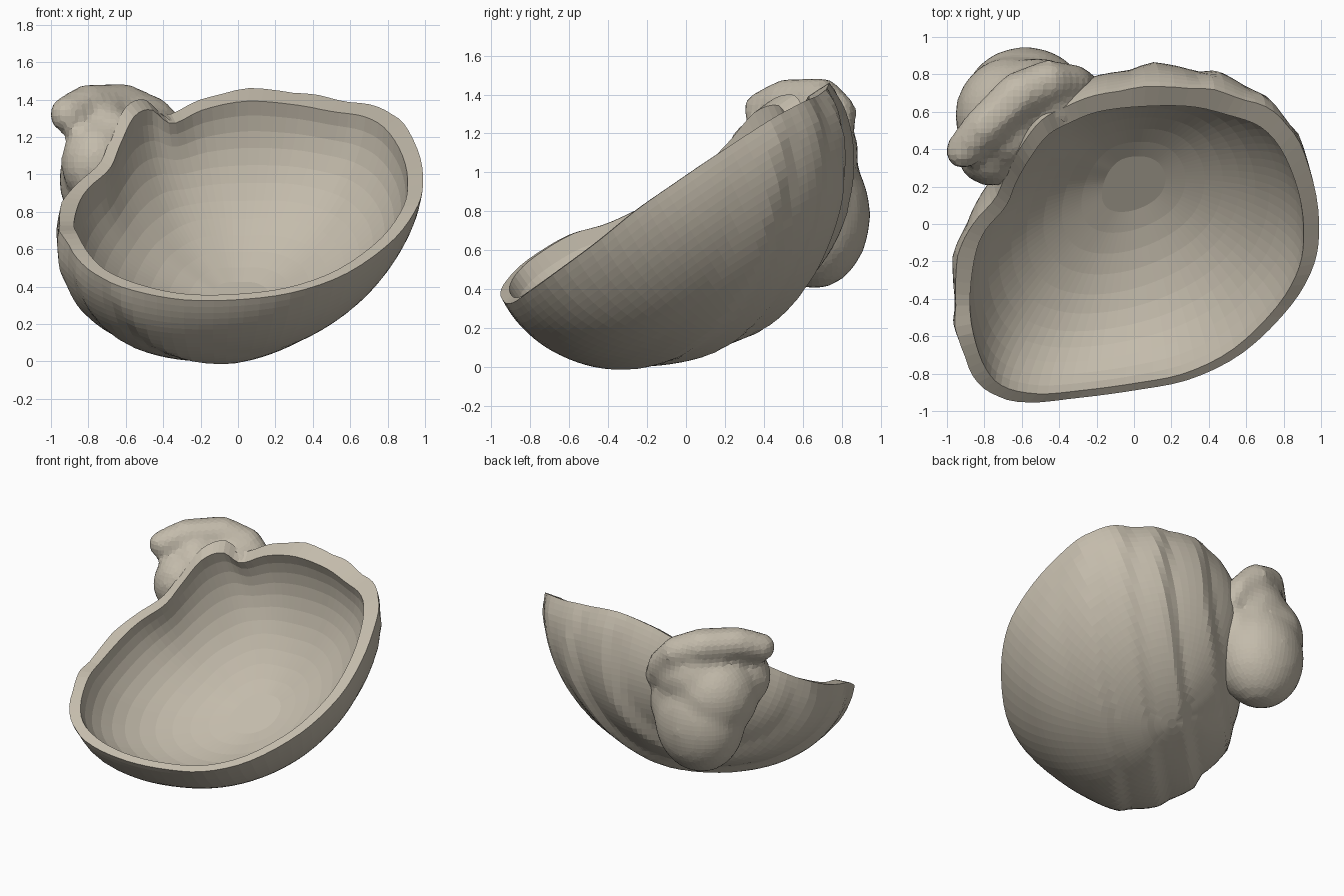
import bpy, bmesh, math
from mathutils import Vector

if "Cube" in bpy.data.objects:
    bpy.data.objects.remove(bpy.data.objects["Cube"])

C = Vector((0.02, -0.05, 0.90))        # centre of the opening
C_IN = Vector((0.015, -0.08, 0.885))   # centre of the hollow's opening
P = Vector((-0.06, 0.40, -0.70))       # depth direction of the bowl
P_IN = Vector((-0.015, 0.31, -0.565))  # depth direction of the hollow
AXIS = Vector((-0.7, 0.7, 0.1)).normalized()   # axis the shell whorls wrap around
N = 96

# rim of the opening, counter-clockwise from the right
RIM = [(.99, -.05, .95), (.965, .2, 1.12), (.87, .45, 1.28), (.74, .6, 1.36), (.55, .67, 1.39),
       (.33, .72, 1.43), (.05, .72, 1.45), (-.2, .69, 1.40), (-.38, .62, 1.32), (-.5, .55, 1.40),
       (-.6, .42, 1.36), (-.68, .28, 1.2), (-.74, .14, 1.06), (-.86, 0, .95), (-.92, -.15, .86),
       (-.95, -.4, .74), (-.93, -.6, .68), (-.86, -.8, .56), (-.75, -.91, .46), (-.55, -.95, .38),
       (-.3, -.93, .33), (0, -.89, .33), (.3, -.83, .37), (.58, -.69, .47), (.82, -.46, .64),
       (.95, -.25, .81)]


def rim_point(u):
    k = len(RIM)
    u %= 1
    i, f = int(u * k), u * k - int(u * k)
    a, b, c, d = (Vector(RIM[(i + j) % k]) for j in (-1, 0, 1, 2))
    return 0.5 * (2 * b + (c - a) * f + (2 * a - 5 * b + 4 * c - d) * f * f
                  + (3 * b - 3 * c + d - a) * f ** 3)


SHARP = [rim_point(i / N) - C for i in range(N)]
W = N // 10
SOFT = [sum((SHARP[(i + j) % N] for j in range(-W, W + 1)), Vector()) / (2 * W + 1) * 1.07
        for i in range(N)]


def ridge(s):
    # raised whorl edges, each with a slow rise and a quick fall
    h = 0
    for pos, amp in ((-.16, .02), (.12, .02), (.36, .04), (.62, .04)):
        d = s - pos
        h += amp * max(0, 1 - (-d / .2 if d < 0 else d / .08))
    return h


def dome_point(i, t, scale, centre, depth, ridged):
    r = SHARP[i].lerp(SOFT[i], min(1, 1.3 * math.sin(t))) * scale
    v = r * math.cos(t) + depth * math.sin(t)
    if ridged:
        v += v.normalized() * ridge((v + centre).dot(AXIS)) * min(1, .5 + t * 3)
    return centre + v


def dome_rings(bm, steps, t_end, scale, centre, depth, ridged=False):
    t_end = math.radians(t_end)
    return [[bm.verts.new(dome_point(i, t_end * j / steps, scale, centre, depth, ridged))
             for i in range(N)] for j in range(steps + 1)]


def bridge(bm, a, b):
    for i in range(N):
        k = (i + 1) % N
        bm.faces.new((a[i], a[k], b[k], b[i]))


def finish(bm, name):
    bmesh.ops.recalc_face_normals(bm, faces=bm.faces)
    me = bpy.data.meshes.new(name)
    bm.to_mesh(me)
    bm.free()
    ob = bpy.data.objects.new(name, me)
    bpy.context.collection.objects.link(ob)
    me.materials.append(clay)
    return ob


clay = bpy.data.materials.new("tan_clay")
clay.diffuse_color = (.55, .50, .41, 1)
clay.use_nodes = True
clay.node_tree.nodes["Principled BSDF"].inputs["Base Color"].default_value = clay.diffuse_color

# shell bowl: ridged outside, plain inside with a small flat floor
bm = bmesh.new()
outer = dome_rings(bm, 30, 88, 1.0, C, P, True)
inner = dome_rings(bm, 11, 79, 0.92, C_IN, P_IN)
for rings in (outer, inner):
    for a, b in zip(rings, rings[1:]):
        bridge(bm, a, b)
    bm.faces.new(rings[-1])
bridge(bm, outer[0], inner[0])
finish(bm, "shell_bowl")

# hidden cutter keeps the spire out of the hollow
bm = bmesh.new()
cut = dome_rings(bm, 11, 84, 0.96, C, P * .96)
for a, b in zip(cut, cut[1:]):
    bridge(bm, a, b)
bm.faces.new(cut[-1])
top = bm.verts.new(C + Vector((0, 0, .02)))
for i in range(N):
    bm.faces.new((cut[0][i], cut[0][(i + 1) % N], top))
cutter = finish(bm, "hollow_cutter")
cutter.hide_render = True
cutter.hide_set(True)


def blob(bm, loc, size):
    res = bmesh.ops.create_uvsphere(bm, u_segments=20, v_segments=12, radius=1)["verts"]
    for v in res:
        v.co = Vector(loc) + Vector([c * s for c, s in zip(v.co, size)])


# lumpy spire and the curled finger lying across its top
bm = bmesh.new()
for loc, size in (((-.58, .66, .78), (.33, .29, .38)),
                  ((-.64, .58, .97), (.32, .32, .33)),
                  ((-.76, .38, 1.06), (.19, .18, .22)),
                  ((-.52, .64, 1.10), (.29, .25, .26)),
                  ((-.68, .47, 1.18), (.18, .17, .18)),
                  ((-.45, .62, .88), (.28, .24, .32))):
    blob(bm, loc, size)
FINGER = [(-.915, .39, 1.32, .10), (-.80, .52, 1.37, .115), (-.62, .69, 1.365, .125),
          (-.46, .76, 1.30, .12), (-.33, .76, 1.18, .10), (-.26, .74, 1.06, .08)]
for a, b in zip(FINGER, FINGER[1:]):
    for k in range(5):
        x, y, z, r = (p + (q - p) * k / 4 for p, q in zip(a, b))
        blob(bm, (x, y, z), (r, r, r))
spire = finish(bm, "spire")
rm = spire.modifiers.new("merge", 'REMESH')
rm.mode = 'VOXEL'
rm.voxel_size = 0.035
sm = spire.modifiers.new("soften", 'SMOOTH')
sm.factor = 0.5
sm.iterations = 6
bo = spire.modifiers.new("hollow", 'BOOLEAN')
bo.operation = 'DIFFERENCE'
bo.solver = 'EXACT'
bo.object = cutter
